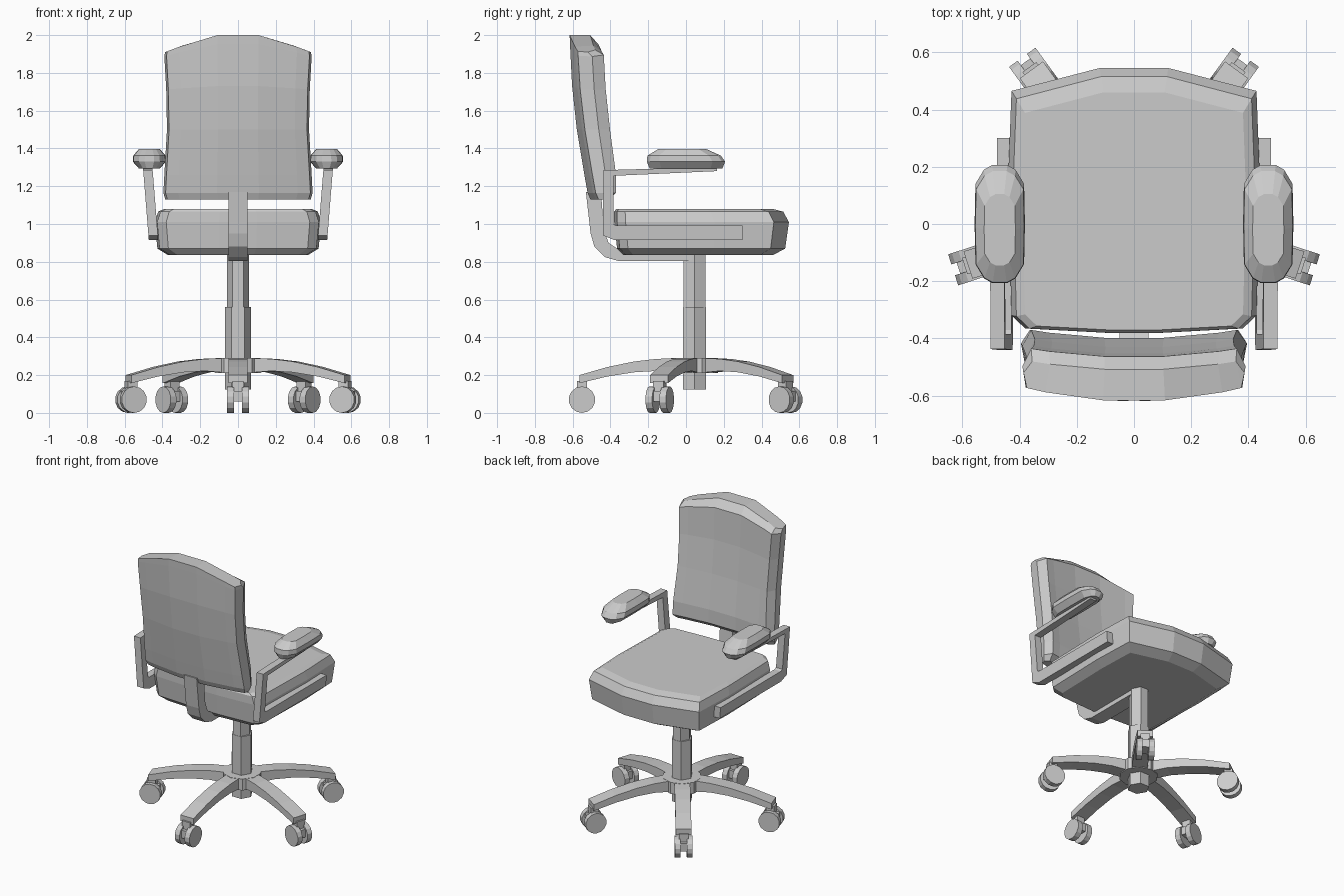
import bpy, bmesh
from math import sin, cos, pi
from mathutils import Matrix

if "Cube" in bpy.data.objects:
    bpy.data.objects.remove(bpy.data.objects["Cube"])

CENTRE_Y = 0.045   # axis of the column and star base


def build(name, verts, faces, matrix=None):
    bm = bmesh.new()
    vs = [bm.verts.new(v) for v in verts]
    for f in faces:
        idx = list(dict.fromkeys(f))
        if len(idx) > 2:
            bm.faces.new([vs[i] for i in idx])
    bmesh.ops.recalc_face_normals(bm, faces=bm.faces)
    me = bpy.data.meshes.new(name)
    bm.to_mesh(me)
    bm.free()
    ob = bpy.data.objects.new(name, me)
    bpy.context.collection.objects.link(ob)
    if matrix:
        ob.matrix_world = matrix
    return ob


def loft(name, rings, matrix=None):
    """Skin equal rings; caps are strips across each ring."""
    n = len(rings[0])
    faces = []
    for k in range(len(rings) - 1):
        a, b = k * n, (k + 1) * n
        faces += [(a + i, a + (i + 1) % n, b + (i + 1) % n, b + i) for i in range(n)]
    for base in (0, (len(rings) - 1) * n):
        faces += [[base + j % n for j in (i, i + 1, n - i - 1, n - i)] for i in range(n // 2)]
    return build(name, [p for r in rings for p in r], faces, matrix)


def prism(name, profile, half, centre=lambda z: 0.0, matrix=None):
    """Extrude a (y, z) profile along x; half may vary with y."""
    n = len(profile)
    h = half if callable(half) else (lambda y: half)
    verts = [(centre(z) + s * h(y), y, z) for s in (-1, 1) for y, z in profile]
    faces = [tuple(range(n)), tuple(range(n, 2 * n))]
    faces += [(i, (i + 1) % n, n + (i + 1) % n, n + i) for i in range(n)]
    return build(name, verts, faces, matrix)


def circle(r, n, z, ry=None, cy=0.0, phase=0.0):
    ry = ry or r
    return [(r * cos(2 * pi * i / n + phase), cy + ry * sin(2 * pi * i / n + phase), z) for i in range(n)]


def box(y0, y1, z0, z1):
    return [(y0, z0), (y1, z0), (y1, z1), (y0, z1)]


# Hexagonal gas column: wider sleeve below, slimmer piston above
loft("column_sleeve", [circle(0.07, 6, z, cy=CENTRE_Y) for z in (0.125, 0.56)])
loft("column_piston", [circle(0.058, 6, z, ry=0.068, cy=CENTRE_Y) for z in (0.5, 0.85)])

# Star base: hub, five arched legs, twin-wheel casters
loft("base_hub", [circle(0.125, 10, z, cy=CENTRE_Y, phase=pi / 10) for z in (0.21, 0.29)])
leg = [(-0.05, 0.29), (-0.2, 0.286), (-0.32, 0.272), (-0.46, 0.243), (-0.61, 0.2),
       (-0.61, 0.157), (-0.46, 0.193), (-0.32, 0.215), (-0.2, 0.222), (-0.05, 0.21)]
wheel_turn = Matrix.Translation((0, -0.596, 0.07)) @ Matrix.Rotation(pi / 2, 4, 'Y')
for i in range(5):
    m = Matrix.Translation((0, CENTRE_Y, 0)) @ Matrix.Rotation(i * 2 * pi / 5, 4, 'Z')
    prism(f"base_leg_{i}", leg, 0.05, matrix=m)
    prism(f"caster_stem_{i}", box(-0.622, -0.568, 0.1, 0.17), 0.03, matrix=m)
    prism(f"caster_block_{i}", box(-0.645, -0.55, 0.06, 0.115), 0.025, matrix=m)
    for side in (-1, 1):
        rings = [circle(0.07, 14, side * t) for t in (0.02, 0.057)]
        loft(f"caster_wheel_{i}_{'r' if side > 0 else 'l'}", rings, m @ wheel_turn)

# Curved bar from the column up to the backrest
prism("back_support", [(0.05, 0.805), (-0.36, 0.805), (-0.43, 0.825), (-0.485, 0.88), (-0.505, 0.95),
                       (-0.53, 1.17), (-0.45, 1.17), (-0.435, 0.97), (-0.41, 0.9),
                       (-0.35, 0.86), (0.05, 0.86)], 0.05)

# Seat cushion: plan outline stacked in levels (z, x scale, back y, front y)
half_plan = [(-0.44, 0.15), (-0.428, -0.32), (-0.38, -0.365), (-0.1, -0.38)]
front_plan = [(0.428, 0.465), (0.12, 0.545), (-0.12, 0.545), (-0.428, 0.465)]
plan = half_plan + [(-x, y) for x, y in reversed(half_plan)] + front_plan
seat = []
for z, sx, y0, y1 in [(0.835, 0.84, -0.33, 0.46), (0.87, 0.97, -0.365, 0.525), (1.01, 1.0, -0.38, 0.545),
                      (1.065, 0.96, -0.38, 0.515), (1.08, 0.89, -0.37, 0.46)]:
    seat.append([(x * sx, y0 + (y + 0.38) / 0.925 * (y1 - y0), z) for x, y in plan])
loft("seat", seat)

# Backrest: curved, crowned cushion in levels (z, half width, back y, front y, crown drop)
fx = (-0.97, -0.8, -0.28, 0.28, 0.8, 0.97)
back = []
for z, w, yb, yf, crown in [(1.13, 0.385, -0.51, -0.44, 0), (1.165, 0.395, -0.525, -0.4, 0),
                            (1.26, 0.39, -0.542, -0.4, 0), (1.5, 0.376, -0.582, -0.432, 0),
                            (1.73, 0.38, -0.607, -0.455, 0.2), (1.95, 0.39, -0.618, -0.465, 0.7),
                            (2.0, 0.386, -0.62, -0.51, 1)]:
    def point(f, y, bend):
        drop = 0.09 * crown * max(0, (abs(f) - 0.28) / 0.72) ** 1.2
        return (f * w, y + bend * f * f, z - drop)
    ym = (yb + yf) / 2
    back.append([point(-1, ym, 0.045)] + [point(f, yb, 0.05) for f in fx]
                + [point(1, ym, 0.045)] + [point(f * 0.95, yf, 0.035) for f in reversed(fx)])
loft("backrest", back)

# Armrests: C-shaped leaning frame and a bevelled pad on each side
frame = [(0.3, 0.915), (-0.38, 0.915), (-0.44, 0.94), (-0.437, 1.285), (0.165, 1.302),
         (0.165, 1.28), (-0.385, 1.255), (-0.385, 1.0), (-0.37, 0.992), (0.3, 0.992)]
pad_plan = [(-0.088, 0), (-0.085, -0.14), (-0.055, -0.19), (-0.025, -0.207)]
pad_plan += [(-x, y) for x, y in reversed(pad_plan)] + [(-x, -y) for x, y in pad_plan[1:]]
pad_plan += [(-0.025, 0.207), (-0.055, 0.19), (-0.085, 0.14)]
for side, label in ((-1, "left"), (1, "right")):
    prism(f"arm_frame_{label}", frame, 0.025, centre=lambda z: side * (0.45 + (z - 0.95) * 0.08))
    rings = []
    for z, sx, sy, cy in [(1.293, 0.62, 0.93, 0), (1.33, 1, 1, 0), (1.362, 0.97, 0.94, -0.01),
                          (1.398, 0.62, 0.6, -0.02)]:
        rings.append([(side * 0.469 + x * sx, y * sy + cy, z) for x, y in pad_plan])
    loft(f"arm_pad_{label}", rings)
